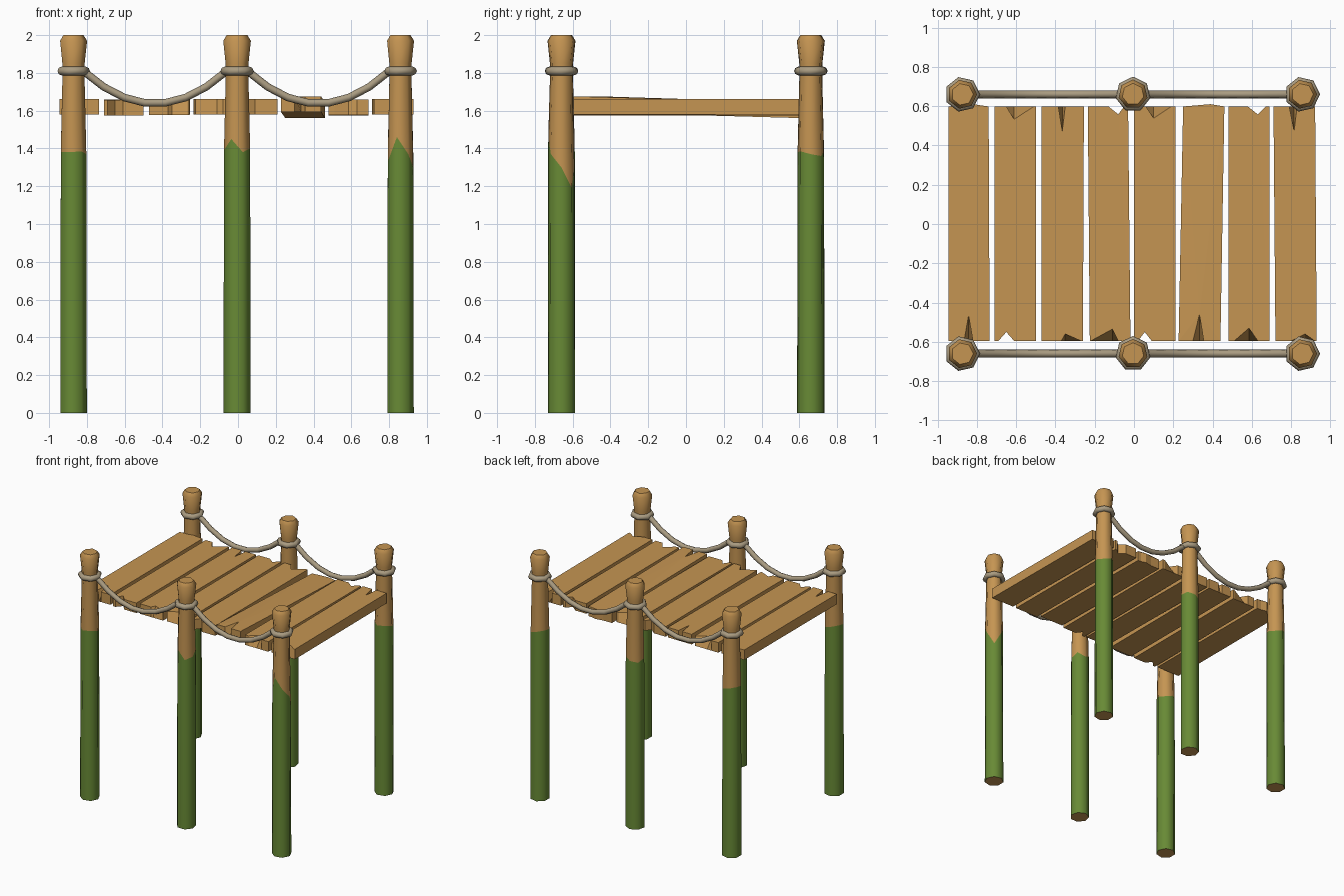
import bpy, bmesh, math
from mathutils import Vector

if "Cube" in bpy.data.objects:
    bpy.data.objects.remove(bpy.data.objects["Cube"])


def material(name, rgb):
    m = bpy.data.materials.new(name)
    m.diffuse_color = (*rgb, 1)
    m.use_nodes = True
    m.node_tree.nodes["Principled BSDF"].inputs["Base Color"].default_value = m.diffuse_color
    return m


WOOD = material("tan wood", (0.56, 0.30, 0.085))
GREEN = material("green paint", (0.138, 0.254, 0.036))
ROPE = material("grey rope", (0.40, 0.33, 0.22))


def make_object(name, bm, mats, smooth=None):
    bmesh.ops.recalc_face_normals(bm, faces=bm.faces[:])
    me = bpy.data.meshes.new(name)
    bm.to_mesh(me)
    bm.free()
    ob = bpy.data.objects.new(name, me)
    bpy.context.collection.objects.link(ob)
    for m in mats:
        me.materials.append(m)
    if smooth:
        bpy.ops.object.select_all(action='DESELECT')
        ob.select_set(True)
        bpy.context.view_layer.objects.active = ob
        bpy.ops.object.shade_smooth_by_angle(angle=math.radians(smooth))
    return ob


SIDES = 7


def post(name, x, y, turn, heights):
    """Seven-sided post, green below a ragged paint line."""
    bm = bmesh.new()
    levels = [(0, 0.0735), (None, 0.071), (1.80, 0.061), (1.85, 0.062),
              (1.97, 0.075), (2.0, 0.056)]
    rings = []
    for z, r in levels:
        ring = []
        for i in range(SIDES):
            a = turn + 2 * math.pi * i / SIDES
            h = heights[i] if z is None else z
            ring.append(bm.verts.new((x + r * math.cos(a), y + r * math.sin(a), h)))
        rings.append(ring)
    for k in range(len(rings) - 1):
        for i in range(SIDES):
            j = (i + 1) % SIDES
            f = bm.faces.new((rings[k][i], rings[k][j], rings[k + 1][j], rings[k + 1][i]))
            f.material_index = 1 if k == 0 else 0
    bm.faces.new(rings[0])
    bm.faces.new(rings[-1])
    make_object(name, bm, [WOOD, GREEN], 55)


def tube(name, path, radius, sides, closed=False):
    """Sweep a round section along a path, its frame kept level."""
    bm = bmesh.new()
    n = len(path)
    up = Vector((0, 0, 1))
    rings = []
    for i, p in enumerate(path):
        if closed:
            t = path[(i + 1) % n] - path[i - 1]
        else:
            t = path[min(i + 1, n - 1)] - path[max(i - 1, 0)]
        side = t.cross(up).normalized()
        nrm = side.cross(t).normalized()
        rings.append([bm.verts.new(p + radius * (math.cos(a) * side + math.sin(a) * nrm))
                      for a in (2 * math.pi * k / sides for k in range(sides))])
    for i in range(n if closed else n - 1):
        a, b = rings[i], rings[(i + 1) % n]
        for k in range(sides):
            j = (k + 1) % sides
            bm.faces.new((a[k], a[j], b[j], b[k]))
    if not closed:
        bm.faces.new(rings[0])
        bm.faces.new(rings[-1])
    make_object(name, bm, [ROPE], 65)


# Posts and the rope loops tied round them
LEVEL = [1.37, 1.36, 1.38, 1.39, 1.38, 1.38, 1.385]
WAVY = [1.40, 1.43, 1.39, 1.45, 1.38, 1.40, 1.43]
PEAK = [1.30, 1.19, 1.30, 1.35, 1.33, 1.46, 1.37]
XS = [("left", -0.874, 0), ("middle", -0.005, math.pi / 2), ("right", 0.857, 0)]
for row, y in (("front", -0.66), ("back", 0.66)):
    for col, x, turn in XS:
        heights = LEVEL
        if row == "front" and col != "left":
            heights = WAVY if col == "middle" else PEAK
        post(f"{row}_{col}_post", x, y, turn, heights)
        loop = [Vector((x + 0.067 * math.cos(a), y + 0.067 * math.sin(a), 1.81))
                for a in (turn + 2 * math.pi * i / SIDES for i in range(SIDES))]
        tube(f"{row}_{col}_rope_loop", loop, 0.023, 8, closed=True)

    # Sagging ropes between neighbouring posts
    for (ca, xa, _), (cb, xb, _) in zip(XS, XS[1:]):
        path = []
        for i in range(8):
            t = i / 7
            path.append(Vector((xa + 0.055 + (xb - xa - 0.11) * t, y,
                                1.81 - 0.172 * (1 - (2 * t - 1) ** 2))))
        tube(f"{row}_{ca}_to_{cb}_rope", path, 0.02, 8)


def plank(name, front, back, z_front, z_back, cut_front, cut_back):
    """Board with a split in each end: (left, tip, right, top depth, bottom depth)."""
    bm = bmesh.new()
    loops = []
    for level, half in ((3, 0.041), (4, -0.041)):
        def end(span, y, z, cut):
            s = -1 if y > 0 else 1
            pts = [(span[0], 0), (cut[0], 0), (cut[1], cut[level]), (cut[2], 0), (span[1], 0)]
            return [bm.verts.new((px, y + s * d, z + half)) for px, d in pts]
        loops.append(end(front, -0.595, z_front, cut_front) +
                     end(back, 0.598, z_back, cut_back)[::-1])
    top, bottom = loops
    bm.faces.new(top)
    bm.faces.new(bottom[::-1])
    for i in range(len(top)):
        j = (i + 1) % len(top)
        bm.faces.new((top[i], bottom[i], bottom[j], top[j]))
    bmesh.ops.triangulate(bm, faces=[f for f in bm.faces if len(f.verts) > 4])
    make_object(name, bm, [WOOD])


# Deck planks, left to right
PLANKS = [
    ((-0.945, -0.735), (-0.945, -0.74), 1.62, 1.62,
     (-0.865, -0.842, -0.82, 0.13, 0), (-0.88, -0.82, -0.78, -0.012, -0.012)),
    ((-0.71, -0.50), (-0.71, -0.50), 1.615, 1.617,
     (-0.69, -0.65, -0.61, 0.045, 0.045), (-0.65, -0.61, -0.51, 0.065, 0)),
    ((-0.47, -0.26), (-0.47, -0.255), 1.618, 1.62,
     (-0.37, -0.35, -0.27, 0.035, 0), (-0.385, -0.365, -0.35, 0.125, 0)),
    ((-0.225, -0.018), (-0.235, -0.03), 1.622, 1.62,
     (-0.22, -0.11, -0.08, 0.06, 0), (-0.13, -0.08, -0.05, 0.04, 0.04)),
    ((0.0, 0.21), (0.0, 0.21), 1.62, 1.622,
     (0.02, 0.055, 0.09, 0.045, 0.045), (0.06, 0.10, 0.19, 0.06, 0)),
    ((0.227, 0.44), (0.25, 0.46), 1.635, 1.602,
     (0.30, 0.333, 0.355, 0.135, 0), (0.33, 0.39, 0.43, -0.012, -0.012)),
    ((0.48, 0.69), (0.48, 0.69), 1.618, 1.616,
     (0.51, 0.585, 0.63, 0.065, 0), (0.58, 0.63, 0.67, 0.04, 0.04)),
    ((0.72, 0.93), (0.71, 0.922), 1.62, 1.62,
     (0.80, 0.87, 0.92, 0.035, 0), (0.79, 0.815, 0.83, 0.125, 0)),
]
for n, spec in enumerate(PLANKS, 1):
    plank(f"deck_plank_{n}", *spec)
